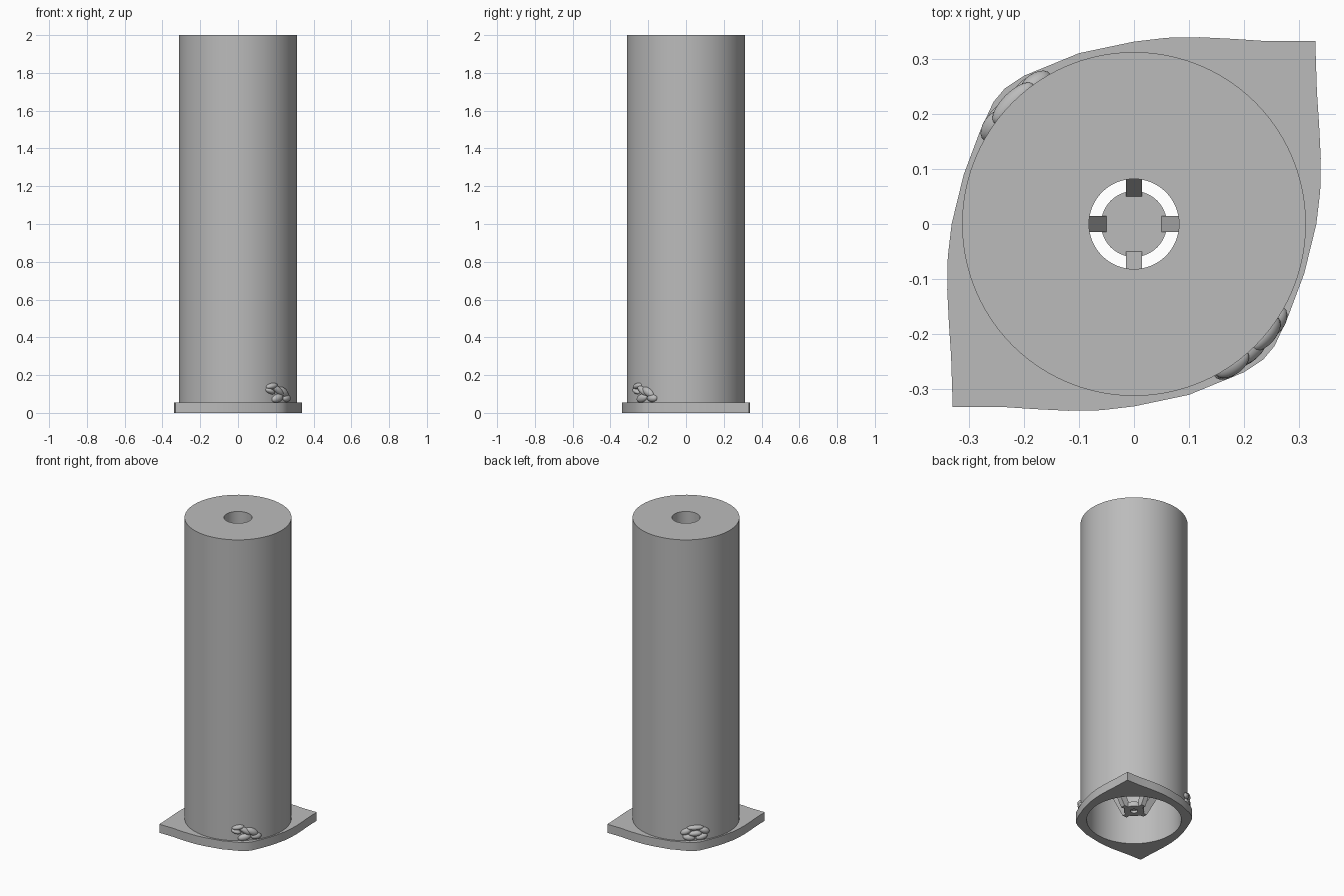
import bpy, bmesh
from math import pi, cos, sin, radians
from mathutils import Matrix, Vector

if "Cube" in bpy.data.objects:
    bpy.data.objects.remove(bpy.data.objects["Cube"])

grey = bpy.data.materials.new("plain grey")
grey.use_nodes = True
colour = (0.5, 0.5, 0.5, 1)
grey.diffuse_color = colour
grey.node_tree.nodes["Principled BSDF"].inputs["Base Color"].default_value = colour

OUTER, INNER, HOLE, PLATE = 0.313, 0.277, 0.082, 0.055


def finish(obj, angle=30):
    obj.data.materials.append(grey)
    bpy.ops.object.select_all(action='DESELECT')
    obj.select_set(True)
    bpy.context.view_layer.objects.active = obj
    bpy.ops.object.shade_smooth_by_angle(angle=radians(angle))
    return obj


def from_bmesh(name, bm):
    bmesh.ops.recalc_face_normals(bm, faces=bm.faces)
    mesh = bpy.data.meshes.new(name)
    bm.to_mesh(mesh)
    bm.free()
    obj = bpy.data.objects.new(name, mesh)
    bpy.context.collection.objects.link(obj)
    return finish(obj)


def lathe(name, profile, steps=96):
    bm = bmesh.new()
    verts = [bm.verts.new((r, 0, z)) for r, z in profile]
    edges = [bm.edges.new((verts[i - 1], v)) for i, v in enumerate(verts)]
    bmesh.ops.spin(bm, geom=verts + edges, axis=(0, 0, 1), cent=(0, 0, 0),
                   angle=2 * pi, steps=steps, use_duplicate=False)
    bmesh.ops.remove_doubles(bm, verts=bm.verts, dist=0.0001)
    return from_bmesh(name, bm)


# hollow body with a narrow hole at the top
lathe("tube_body", [(OUTER, 0.01), (OUTER, 2), (HOLE, 2), (HOLE, 1.88),
                    (INNER, 1.6), (INNER, 0.01)])

# base plate with two pointed corners, half the outline turned by 180 degrees
half = [(0.33, 0.333), (0.24, 0.333), (0.18, 0.337), (0.12, 0.34), (0.06, 0.339),
        (0, 0.332), (-0.1, 0.311), (-0.2, 0.27), (-0.235, 0.247), (-0.256, 0.222),
        (-0.28, 0.17), (-0.31, 0.09), (-0.332, 0), (-0.339, -0.06), (-0.34, -0.12),
        (-0.337, -0.18), (-0.333, -0.24)]
outline = half + [(-x, -y) for x, y in half]
ring = [(INNER * cos(a * pi / 48), INNER * sin(a * pi / 48)) for a in range(96)]
curve = bpy.data.curves.new("base_plate", 'CURVE')
curve.dimensions = '2D'
curve.fill_mode = 'BOTH'
curve.extrude = PLATE / 2
for loop in (outline, ring):
    spline = curve.splines.new('POLY')
    spline.points.add(len(loop) - 1)
    for p, (x, y) in zip(spline.points, loop):
        p.co = (x, y, 0, 1)
    spline.use_cyclic_u = True
plate = bpy.data.objects.new("base_plate", curve)
plate.location.z = PLATE / 2
bpy.context.collection.objects.link(plate)
bpy.ops.object.select_all(action='DESELECT')
plate.select_set(True)
bpy.context.view_layer.objects.active = plate
bpy.ops.object.convert(target='MESH')
finish(bpy.context.view_layer.objects.active)

# hub inside the base, with a dimple underneath
lathe("hub", [(0, 0.09), (0.06, 0.09), (0.06, 0.06), (0.022, 0.06),
              (0.022, 0.075), (0, 0.075)], 48)

# four sloping legs that carry the hub
bm = bmesh.new()
for k in range(4):
    turn = Matrix.Rotation(k * pi / 2, 3, 'Z')
    section = [(0.05, 0.06), (0.085, 0.06), (0.285, 0.41), (0.285, 0.48), (0.05, 0.09)]
    sides = [[bm.verts.new(turn @ Vector((r, y, z))) for r, z in section]
             for y in (-0.015, 0.015)]
    for side in sides:
        bm.faces.new(side)
    for i in range(len(section)):
        bm.faces.new((sides[0][i - 1], sides[0][i], sides[1][i], sides[1][i - 1]))
from_bmesh("hub_legs", bm)


# lumpy ornaments on the tube: angle along the wall, height, half width, half height, tilt
def ornament(name, base, lumps):
    bm = bmesh.new()
    for along, z, wide, high, tilt in lumps:
        place = (Matrix.Rotation(radians(base + along), 4, 'Z')
                 @ Matrix.Translation((OUTER - 0.002, 0, z))
                 @ Matrix.Rotation(radians(tilt), 4, 'X')
                 @ Matrix.Diagonal((0.02, wide, high, 1)))
        bmesh.ops.create_uvsphere(bm, u_segments=20, v_segments=12, radius=1, matrix=place)
    from_bmesh(name, bm)


ornament("front_ornament", -45, [
    (-10, 0.142, 0.036, 0.016, 10), (-12, 0.115, 0.03, 0.014, -20),
    (-2, 0.118, 0.045, 0.018, -35), (5, 0.11, 0.042, 0.022, -30),
    (-3, 0.078, 0.04, 0.022, 15), (10, 0.078, 0.032, 0.02, 0)])
ornament("back_ornament", 135, [
    (0, 0.138, 0.05, 0.016, 0), (-10, 0.115, 0.034, 0.02, 25),
    (10, 0.115, 0.034, 0.02, -25), (0, 0.1, 0.04, 0.018, 0),
    (-7, 0.076, 0.036, 0.02, -10), (7, 0.076, 0.036, 0.02, 10)])
